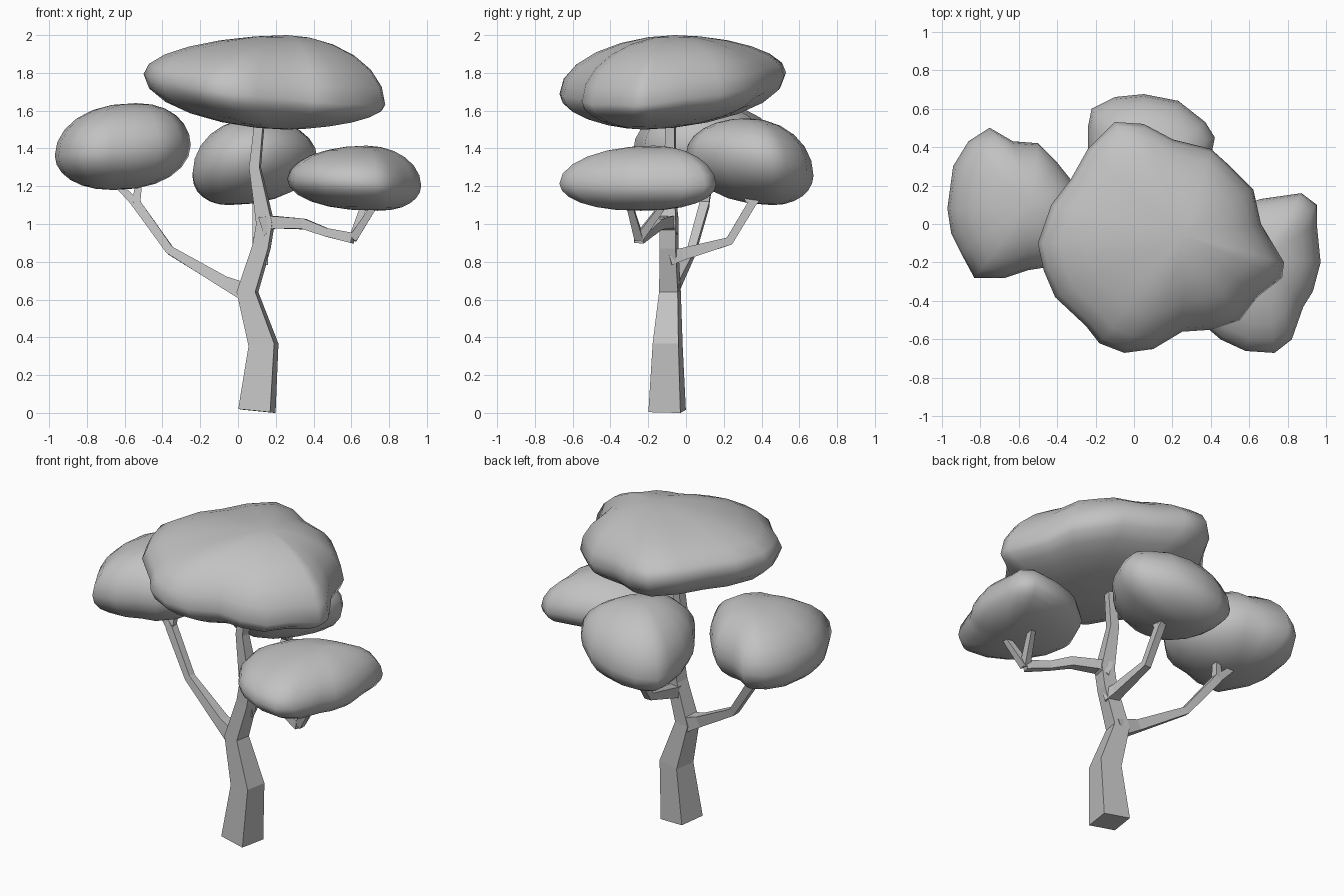
import bpy, bmesh, math
from mathutils import Vector

if "Cube" in bpy.data.objects:
    bpy.data.objects.remove(bpy.data.objects["Cube"])

grey = bpy.data.materials.new("plain grey")
grey.diffuse_color = (0.54, 0.54, 0.54, 1)
grey.use_nodes = True
grey.node_tree.nodes["Principled BSDF"].inputs["Base Color"].default_value = grey.diffuse_color


def finish(bm, name, smooth):
    bmesh.ops.recalc_face_normals(bm, faces=bm.faces)
    me = bpy.data.meshes.new(name)
    bm.to_mesh(me)
    bm.free()
    me.materials.append(grey)
    for p in me.polygons:
        p.use_smooth = smooth
    ob = bpy.data.objects.new(name, me)
    bpy.context.collection.objects.link(ob)


def skin(bm, rings):
    for a, b in zip(rings, rings[1:]):
        n = len(a)
        for i in range(n):
            bm.faces.new((a[i], a[(i + 1) % n], b[(i + 1) % n], b[i]))


def limb(name, path, ref):
    """Square-section tapering limb; path holds (x, y, z, width)."""
    bm = bmesh.new()
    pts = [Vector(p[:3]) for p in path]
    rings = []
    for i, p in enumerate(pts):
        d = Vector((0, 0, 0))
        if i > 0:
            d += (p - pts[i - 1]).normalized()
        if i < len(pts) - 1:
            d += (pts[i + 1] - p).normalized()
        d.normalize()
        r = Vector(ref)
        u = (r - d * r.dot(d)).normalized()
        v = d.cross(u)
        h = path[i][3] / 2
        rings.append([bm.verts.new(p + u * a * h + v * b * h)
                      for a, b in ((-1, -1), (1, -1), (1, 1), (-1, 1))])
    skin(bm, rings)
    bm.faces.new(rings[0])
    bm.faces.new(rings[-1])
    finish(bm, name, False)


def foliage(name, outline, rim, slope, top, bottom, full):
    """Lumpy cushion: plan outline on a tilted rim, domed to top and bottom.
    full = fullness of the (top, bottom) dome; 1 is an ellipse, less is boxier."""
    bm = bmesh.new()
    n = len(outline)
    cx = (max(p[0] for p in outline) + min(p[0] for p in outline)) / 2
    cy = (max(p[1] for p in outline) + min(p[1] for p in outline)) / 2
    c = Vector((cx, cy, rim))
    rings, steps = [], 6
    for k in range(-steps + 1, steps):
        t = k / steps * math.pi / 2
        s, f = math.cos(t) ** full[0 if k > 0 else 1], abs(math.sin(t))
        pole = Vector(top if k > 0 else bottom)
        mid = c.lerp(pole, 1 - s)
        ring = []
        for x, y in outline:
            z = rim + slope[0] * (x - c.x) + slope[1] * (y - c.y)
            z += (pole.z - z) * f
            ring.append(bm.verts.new((mid.x + (x - c.x) * s, mid.y + (y - c.y) * s, z)))
        rings.append(ring)
    skin(bm, rings)
    for ring, pole in ((rings[0], bottom), (rings[-1], top)):
        v = bm.verts.new(pole)
        for i in range(n):
            bm.faces.new((ring[i], ring[(i + 1) % n], v))
    finish(bm, name, True)


# trunk and stem
limb("trunk", [(.1, -.1, .01, .172), (.135, -.097, .36, .138), (.05, -.085, .64, .1),
               (.125, -.09, .88, .085), (.145, -.09, 1.0, .085), (.09, -.085, 1.3, .055),
               (.12, -.08, 1.6, .045)], (1, -.17, 0))

# branches, each ending in a two-way fork
branches = {
    "left": ((0, 1, 0), [(.06, -.085, .63, .1), (-.07, -.06, .69, .065), (-.36, .03, .86, .045),
                         (-.54, .1, 1.11, .05)],
             [(-.68, .13, 1.25), (-.52, .12, 1.25)]),
    "right": ((0, 1, 0), [(.13, -.09, .99, .1), (.19, -.1, 1.01, .065), (.35, -.15, 1.0, .055),
                          (.47, -.2, .955, .045), (.61, -.25, .925, .055)],
              [(.75, -.31, 1.14), (.68, -.09, 1.14)]),
    "back": ((1, 0, 0), [(.12, -.09, .82, .08), (.11, -.02, .84, .065), (.1, .23, .91, .045),
                         (.1, .35, 1.11, .045)],
             [(.1, .28, 1.2), (.1, .43, 1.2)]),
}
for side, (ref, path, tips) in branches.items():
    limb(side + "_branch", path, ref)
    for i, tip in enumerate(tips):
        base = path[-1]
        limb(f"{side}_twig_{i + 1}", [(*base[:3], .045), (*tip, .03)], ref)

# foliage clumps
foliage("top_canopy",
        [(-.5, -.1), (-.43, .1), (-.33, .23), (-.24, .39), (-.1, .53), (.05, .52), (.2, .44),
         (.4, .39), (.5, .3), (.62, .18), (.66, 0), (.78, -.2), (.77, -.28), (.64, -.38),
         (.55, -.5), (.4, -.55), (.25, -.56), (.1, -.65), (-.05, -.67), (-.18, -.62),
         (-.25, -.53), (-.41, -.38), (-.47, -.24)],
        1.72, (-.12, .09), (.26, -.06, 2.0), (.25, -.22, 1.5), (1.1, 1.15))
foliage("left_clump",
        [(-.97, .08), (-.94, .3), (-.86, .43), (-.75, .5), (-.63, .43), (-.5, .42), (-.4, .32),
         (-.32, .22), (-.25, .08), (-.3, -.1), (-.42, -.22), (-.55, -.24), (-.67, -.28),
         (-.83, -.28), (-.9, -.15), (-.95, -.05)],
        1.39, (.08, 0), (-.54, .1, 1.64), (-.66, .1, 1.18), (.9, .9))
foliage("right_clump",
        [(.87, .16), (.95, .1), (.95, 0), (.97, -.2), (.93, -.35), (.88, -.43), (.82, -.6),
         (.73, -.67), (.58, -.66), (.45, -.6), (.38, -.54), (.29, -.4), (.26, -.25),
         (.35, -.05), (.5, .08), (.66, .13)],
        1.22, (-.05, 0), (.68, -.17, 1.415), (.74, -.24, 1.07), (1.0, .88))
foliage("back_clump",
        [(-.24, .5), (-.22, .6), (-.1, .66), (.05, .675), (.23, .64), (.37, .53), (.42, .45),
         (.4, .35), (.33, .2), (.2, .05), (.05, 0), (-.1, .05), (-.2, .2), (-.24, .35)],
        1.32, (.14, -.17), (.09, .32, 1.56), (-.05, .46, 1.1), (.97, .95))
